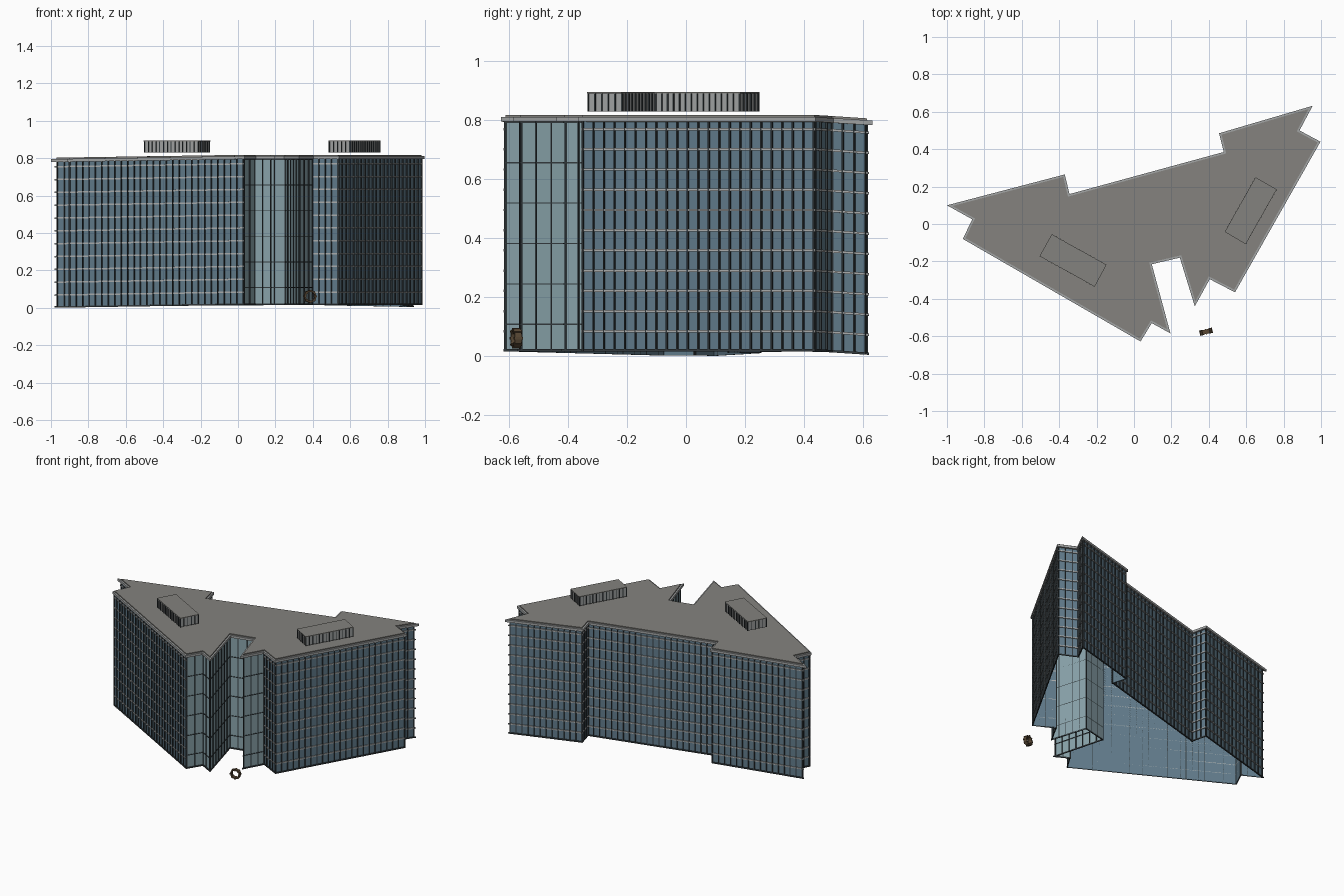
import bpy, bmesh, math
from mathutils import Vector, Matrix

if "Cube" in bpy.data.objects:
    bpy.data.objects.remove(bpy.data.objects["Cube"])

# Roof outline, clockwise from the left tip
OUT = [Vector(p) for p in [
    (-1.0, .10), (-.37, .265), (-.345, .16), (.48, .385), (.455, .485), (.955, .632),
    (.885, .50), (.997, .44), (.54, -.365), (.405, -.295), (.325, -.44), (.245, -.18),
    (.095, -.215), (.195, -.585), (.095, -.53), (.035, -.628), (-.915, -.08), (-.865, .025)]]
N = len(OUT)
ATRIUM = range(9, 15)                      # wall sections with pale, coarse glazing
OFFICE = [i for i in range(N) if i not in ATRIUM]
WALL, BASE, TOP = .013, .016, .797


def mat(name, col):
    m = bpy.data.materials.new(name)
    m.diffuse_color = (*col, 1)
    m.use_nodes = True
    m.node_tree.nodes["Principled BSDF"].inputs["Base Color"].default_value = m.diffuse_color
    return m


GLASS = mat("blue_glass", (.12, .20, .26))
PALE = mat("pale_glass", (.26, .38, .42))
DARK = mat("dark_frame", (.035, .045, .05))
BAND = mat("band_grey", (.42, .43, .43))
ROOF = mat("roof_grey", (.23, .225, .21))
TRIM = mat("trim_grey", (.36, .37, .37))
BRONZE = mat("bronze", (.10, .065, .035))


def finish(bm, name, material, settle=True, normals=True):
    if settle:                             # the wing tips sit slightly lower
        for v in bm.verts:
            x, y = v.co.x, v.co.y
            v.co.z -= .016 * min(1, max(0, -x)) + .012 * min(1, max(0, (y - .44) / .18))
    if normals:
        bmesh.ops.recalc_face_normals(bm, faces=bm.faces)
    me = bpy.data.meshes.new(name)
    bm.to_mesh(me)
    bm.free()
    me.materials.append(material)
    ob = bpy.data.objects.new(name, me)
    bpy.context.collection.objects.link(ob)
    return ob


def edge_normal(i):
    d = (OUT[(i + 1) % N] - OUT[i % N]).normalized()
    return Vector((-d.y, d.x))


def inset(dist):
    pts = []
    for i in range(N):
        a, b = edge_normal((i - 1) % N), edge_normal(i)
        pts.append(OUT[i] - (a + b) * dist / (1 + a.dot(b)))
    return pts


def prism(bm, pts, z0, z1):
    lo = [bm.verts.new((p.x, p.y, z0)) for p in pts]
    hi = [bm.verts.new((p.x, p.y, z1)) for p in pts]
    bm.faces.new(lo)
    bm.faces.new(hi[::-1])
    n = len(pts)
    for i in range(n):
        bm.faces.new((lo[i], hi[i], hi[(i + 1) % n], lo[(i + 1) % n]))


def walls(name, sections, material):
    bm, p = bmesh.new(), inset(WALL)
    for i in sections:
        a, b = p[i], p[(i + 1) % N]
        bm.faces.new([bm.verts.new((q.x, q.y, z)) for q, z in
                      ((b, BASE), (a, BASE), (a, TOP), (b, TOP))])
    finish(bm, name, material, normals=False)


def bands(name, sections, levels, height, depth, material):
    bm, p, q = bmesh.new(), inset(WALL), inset(WALL - depth)
    for i in sections:
        j = (i + 1) % N
        for z in levels:
            prism(bm, [p[i], p[j], q[j], q[i]], z - height / 2, z + height / 2)
    finish(bm, name, material)


def fins(bm, a, b, step, width, depth, z0, z1):
    d = b - a
    count = max(1, round(d.length / step))
    t = d.normalized() * width / 2
    n = Vector((-d.y, d.x)).normalized() * depth
    for k in range(count + 1):
        c = a + d * k / count
        prism(bm, [c - t, c + t, c + t + n, c - t + n], z0, z1)


def mullions(name, sections, step, width, depth):
    bm, p = bmesh.new(), inset(WALL)
    for i in sections:
        fins(bm, p[i], p[(i + 1) % N], step, width, depth, BASE, TOP)
    finish(bm, name, DARK)


# Office facades: glass, storey bands and mullions
walls("office_glass", OFFICE, GLASS)
bands("storey_bands", OFFICE, [.084 + .0686 * k for k in range(11)], .008, .006, BAND)
mullions("office_mullions", OFFICE, .04, .005, .007)

# Entrance court: pale glass with a coarse grid
walls("court_glass", ATRIUM, PALE)
bands("court_transoms", ATRIUM, [.108 + .137 * k for k in range(6)], .004, .004, DARK)
mullions("court_mullions", ATRIUM, .055, .005, .005)
bands("base_strip", range(N), [BASE + .004], .008, .006, DARK)

# Roof: fascia and deck
bm = bmesh.new()
prism(bm, inset(0), .795, .811)
finish(bm, "roof_fascia", TRIM)
bm = bmesh.new()
prism(bm, inset(.011), .811, .818)
finish(bm, "roof_deck", ROOF)

# Rooftop plant boxes with louvred sides
for side, quad in (("left", [(-.505, -.172), (-.44, -.055), (-.147, -.218), (-.21, -.335)]),
                   ("right", [(.485, -.042), (.65, .25), (.763, .185), (.597, -.108)])):
    c = [Vector(p) for p in quad]
    mid = sum(c, Vector((0, 0))) / 4
    core = [p + (mid - p).normalized() * .006 for p in c]
    bm = bmesh.new()
    prism(bm, core, .83, .89)
    finish(bm, side + "_plant_box", TRIM, False)
    bm = bmesh.new()
    prism(bm, c, .89, .895)
    finish(bm, side + "_plant_lid", ROOF, False)
    bm = bmesh.new()
    for i in range(4):
        fins(bm, core[i], core[(i + 1) % 4], .024, .004, .004, .83, .89)
    finish(bm, side + "_plant_louvres", DARK, False)

# Bronze ring sculpture in front of the court
place = Matrix.Translation((.385, -.576, .061)) @ Matrix.Rotation(math.radians(14), 4, 'Z')
bm = bmesh.new()
SEG = 12
rings = []
for k in range(SEG):
    a = 2 * math.pi * k / SEG
    rings.append([bm.verts.new((r * math.cos(a), y, r * math.sin(a)))
                  for r, y in ((.025, -.012), (.033, -.012), (.033, .012), (.025, .012))])
for k in range(SEG):
    r, s = rings[k], rings[(k + 1) % SEG]
    for j in range(4):
        bm.faces.new((r[j], s[j], s[(j + 1) % 4], r[(j + 1) % 4]))
for k in range(8):                         # raised blocks around the ring
    m = Matrix.Rotation(math.pi * k / 4, 4, 'Y') @ Matrix.Translation((.029, 0, 0))
    bmesh.ops.create_cube(bm, size=1, matrix=m @ Matrix.Diagonal((.012, .029, .008, 1)))
bm.transform(place)
finish(bm, "ring_sculpture", BRONZE, False)
